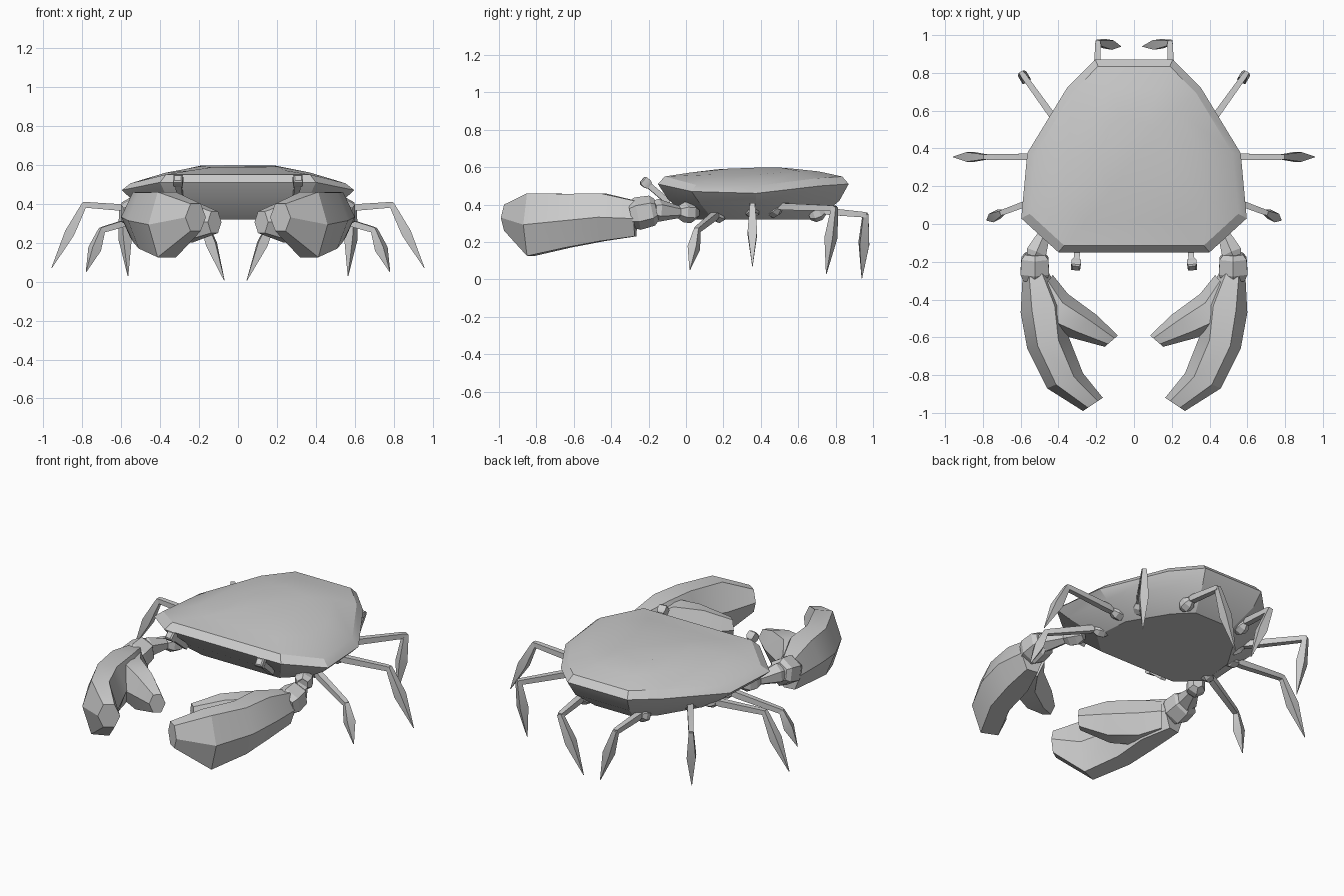
import bpy, bmesh, math
from mathutils import Vector

if "Cube" in bpy.data.objects:
    bpy.data.objects.remove(bpy.data.objects["Cube"], do_unlink=True)

GREY = (0.6, 0.6, 0.6, 1)
grey = bpy.data.materials.new("shell_grey")
grey.use_nodes = True
grey.diffuse_color = GREY
grey.node_tree.nodes["Principled BSDF"].inputs["Base Color"].default_value = GREY


def loft(name, rings):
    """Skin a series of equal-length point rings and cap both ends."""
    bm = bmesh.new()
    rows = [[bm.verts.new(p) for p in ring] for ring in rings]
    n = len(rows[0])
    for a, b in zip(rows, rows[1:]):
        for i in range(n):
            j = (i + 1) % n
            bm.faces.new((a[i], a[j], b[j], b[i]))
    bm.faces.new(rows[0])
    bm.faces.new(rows[-1])
    bmesh.ops.recalc_face_normals(bm, faces=bm.faces)
    mesh = bpy.data.meshes.new(name)
    bm.to_mesh(mesh)
    bm.free()
    mesh.materials.append(grey)
    obj = bpy.data.objects.new(name, mesh)
    bpy.context.collection.objects.link(obj)
    bpy.ops.object.select_all(action="DESELECT")
    obj.select_set(True)
    bpy.context.view_layer.objects.active = obj
    bpy.ops.object.shade_smooth_by_angle(angle=math.radians(25))
    return obj


def limb(name, start, end, stations, sides=4):
    """Straight segment; stations are (fraction along, radius)."""
    start, end = Vector(start), Vector(end)
    turn = (end - start).to_track_quat("Z", "Y")
    rings = []
    for t, r in stations:
        ring = []
        for k in range(sides):
            a = math.tau * (k + 0.5) / sides
            ring.append(start.lerp(end, t) + turn @ Vector((r * math.cos(a), r * math.sin(a), 0)))
        rings.append(ring)
    return loft(name, rings)


def claw_part(name, side, sections):
    """Hexagonal sections: inner x, y, outer x, y, top z, bottom z."""
    rings = []
    for xi, yi, xo, yo, top, low in sections:
        mid = Vector(((xi + xo) / 2, (yi + yo) / 2, (top + low) / 2))
        across = Vector((xo, yo, mid.z)) - mid
        ring = []
        for k in range(6):
            a = math.tau * k / 6
            p = mid + across * math.cos(a)
            p.z += (top - low) / 2 * math.sin(a) / math.sin(math.pi / 3)
            ring.append((p.x * side, p.y, p.z))
        rings.append(ring)
    return loft(name, rings)


# Carapace: stacked rings that follow one ten-sided outline
OUTLINE = [(0.4, -0.15), (0.597, 0.03), (0.565, 0.375), (0.355, 0.72), (0.205, 0.87)]


def shell_ring(sx, sy, heights):
    half = [(x * sx, 0.37 + (y - 0.37) * sy, z) for (x, y), z in zip(OUTLINE, heights)]
    return half + [(-x, y, z) for x, y, z in reversed(half)]


loft("carapace", [
    shell_ring(0.66, 0.66, [0.32] * 5),
    shell_ring(0.91, 0.9, [0.43, 0.42, 0.41, 0.42, 0.42]),
    shell_ring(1, 1, [0.51, 0.47, 0.46, 0.50, 0.51]),
    shell_ring(0.925, 0.93, [0.55, 0.505, 0.50, 0.54, 0.55]),
    shell_ring(0.62, 0.68, [0.57, 0.56, 0.56, 0.578, 0.577]),
    shell_ring(0.33, 0.4, [0.588, 0.592, 0.597, 0.597, 0.592]),
])

# Walking legs: base, hip, knee, tip
LEGS = {
    "front": [(0.35, 0.19, 0.34), (0.43, 0.16, 0.345), (0.70, 0.06, 0.265), (0.78, 0.02, 0.05)],
    "middle": [(0.37, 0.355, 0.36), (0.46, 0.355, 0.37), (0.79, 0.355, 0.395), (0.957, 0.355, 0.07)],
    "rear": [(0.32, 0.44, 0.355), (0.38, 0.50, 0.39), (0.592, 0.795, 0.38), (0.565, 0.75, 0.03)],
    "back": [(0.2, 0.66, 0.335), (0.2, 0.74, 0.365), (0.19, 0.96, 0.345), (0.045, 0.94, 0.005)],
}
BLOB = [(0, 0.02), (0.3, 0.04), (0.7, 0.04), (1, 0.022)]

for side, label in ((1, "left"), (-1, "right")):
    for place, points in LEGS.items():
        base, hip, knee, tip = [Vector((x * side, y, z)) for x, y, z in points]
        if place == "back" and side < 0:
            tip.x -= 0.025
        name = f"{label}_{place}_leg"
        limb(name + "_joint", base, hip, BLOB, 6)
        limb(name + "_upper", hip, knee, [(-0.05, 0.02), (0.1, 0.026), (0.95, 0.021), (1.02, 0.018)])
        limb(name + "_tip", knee, tip, [(-0.02, 0.018), (0.06, 0.022), (0.45, 0.036), (1, 0.002)])

    # Eye stalk with a small square cap
    root, top = (0.295 * side, -0.09, 0.41), (0.308 * side, -0.225, 0.525)
    limb(label + "_eye_stalk", root, top, [(0, 0.022), (0.85, 0.022)])
    limb(label + "_eye", root, top, [(0.78, 0.027), (0.88, 0.036), (1.03, 0.034), (1.07, 0.024)])

    # Claw arm: shoulder, tapered forearm, wrist block
    shoulder, elbow = (0.42 * side, 0.06, 0.355), (0.47 * side, -0.04, 0.36)
    wrist, palm = (0.525 * side, -0.17, 0.37), (0.525 * side, -0.29, 0.345)
    limb(label + "_shoulder", shoulder, elbow, [(0, 0.03), (0.3, 0.055), (0.7, 0.055), (1, 0.035)], 6)
    limb(label + "_forearm", elbow, wrist, [(-0.1, 0.03), (0.85, 0.062), (1.05, 0.05)], 6)
    limb(label + "_wrist", wrist, palm, [(-0.1, 0.06), (0.1, 0.082), (0.75, 0.088), (1.05, 0.07)], 6)

    # Claw: palm running into the long finger, plus the short inner finger
    claw_part(label + "_claw", side, [
        (0.45, -0.26, 0.59, -0.28, 0.42, 0.23),
        (0.36, -0.42, 0.60, -0.47, 0.46, 0.205),
        (0.345, -0.60, 0.565, -0.66, 0.457, 0.17),
        (0.27, -0.79, 0.46, -0.87, 0.46, 0.125),
        (0.165, -0.92, 0.27, -0.99, 0.40, 0.26),
    ])
    claw_part(label + "_claw_thumb", side, [
        (0.43, -0.27, 0.53, -0.40, 0.41, 0.235),
        (0.35, -0.37, 0.46, -0.56, 0.44, 0.21),
        (0.2, -0.48, 0.34, -0.60, 0.42, 0.20),
        (0.085, -0.59, 0.155, -0.65, 0.36, 0.25),
    ])
